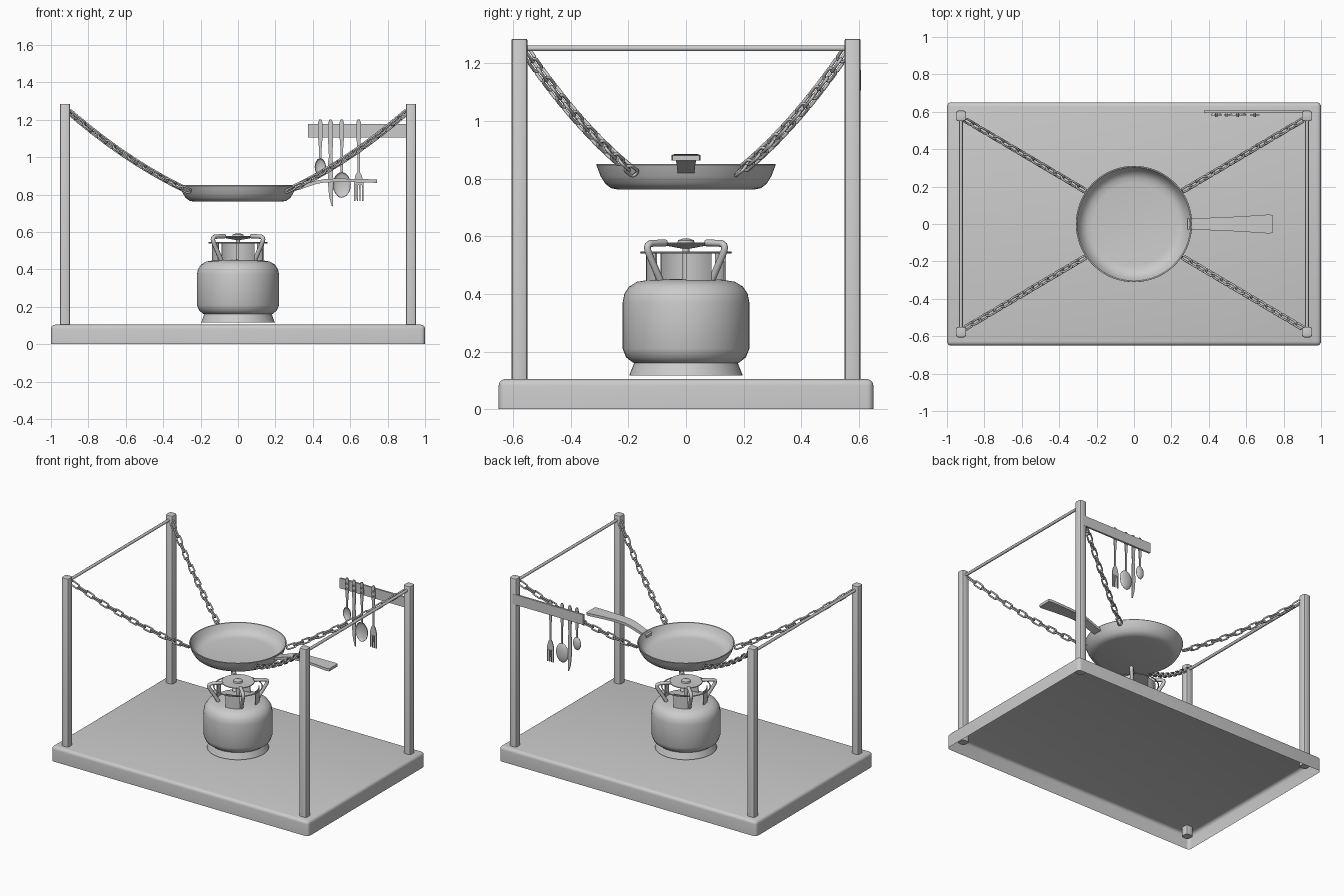
import bpy, bmesh, math
from mathutils import Vector, Matrix

if "Cube" in bpy.data.objects:
    bpy.data.objects.remove(bpy.data.objects["Cube"])


def make(name, bm, smooth=35):
    bmesh.ops.recalc_face_normals(bm, faces=bm.faces)
    me = bpy.data.meshes.new(name)
    bm.to_mesh(me)
    bm.free()
    ob = bpy.data.objects.new(name, me)
    bpy.context.collection.objects.link(ob)
    if smooth:
        bpy.ops.object.select_all(action='DESELECT')
        ob.select_set(True)
        bpy.context.view_layer.objects.active = ob
        bpy.ops.object.shade_smooth_by_angle(angle=math.radians(smooth))
    return ob


def cube_bm(lo, hi):
    lo, hi = Vector(lo), Vector(hi)
    bm = bmesh.new()
    bmesh.ops.create_cube(bm, size=1, matrix=Matrix.Translation((lo + hi) / 2) @ Matrix.Diagonal((*(hi - lo), 1)))
    return bm


def lathe(name, pts, n=48, smooth=35):
    bm = bmesh.new()
    vs = [bm.verts.new((r, 0, z)) for r, z in pts]
    es = [bm.edges.new(p) for p in zip(vs, vs[1:])]
    bmesh.ops.spin(bm, geom=vs + es, axis=(0, 0, 1), cent=(0, 0, 0), steps=n, angle=math.tau)
    bmesh.ops.remove_doubles(bm, verts=bm.verts, dist=1e-4)
    return make(name, bm, smooth)


def tube(name, pts, radius, sides=4):
    cu = bpy.data.curves.new(name, 'CURVE')
    cu.dimensions, cu.bevel_depth, cu.bevel_resolution, cu.use_fill_caps = '3D', radius, sides - 2, True
    sp = cu.splines.new('POLY')
    sp.points.add(len(pts) - 1)
    for p, c in zip(sp.points, pts):
        p.co = (*c, 1)
    ob = bpy.data.objects.new(name, cu)
    bpy.context.collection.objects.link(ob)
    return ob


def plate(name, outline, y, x0, thick=0.006):
    # flat outline in the xz plane, extruded along y
    bm = bmesh.new()
    f = bm.faces.new([bm.verts.new((x0 + x, y, z)) for x, z in outline])
    ext = bmesh.ops.extrude_face_region(bm, geom=[f])['geom']
    bmesh.ops.translate(bm, verts=[v for v in ext if isinstance(v, bmesh.types.BMVert)], vec=(0, thick, 0))
    return make(name, bm)


def mirrored(half):
    return half + [(-x, z) for x, z in reversed(half)]


# base: shell open underneath, rounded corners and top edge
bm = cube_bm((-1, -.65, 0), (1, .65, .104))
bmesh.ops.bevel(bm, geom=[e for e in bm.edges if max(v.co.z for v in e.verts) > .05],
                offset=.022, segments=4, profile=.5, affect='EDGES')
bmesh.ops.delete(bm, geom=[f for f in bm.faces if all(v.co.z < .001 for v in f.verts)], context='FACES_ONLY')
make("base", bm)

# corner posts and side rails
for sx in (-1, 1):
    for sy in (-1, 1):
        bm = cube_bm((sx * .925 - .028, sy * .578 - .028, .04), (sx * .925 + .028, sy * .578 + .028, 1.285))
        bmesh.ops.bevel(bm, geom=[e for e in bm.edges if abs(e.verts[0].co.z - e.verts[1].co.z) > .5],
                        offset=.014, segments=2, profile=.5, affect='EDGES')
        bmesh.ops.bevel(bm, geom=[e for e in bm.edges if all(v.co.z > 1.28 for v in e.verts)],
                        offset=.006, segments=2, profile=.5, affect='EDGES')
        make("corner_post", bm, 30)
    tube("side_rail", [(sx * .925, -.578, 1.252), (sx * .925, .578, 1.252)], .01)

# gas tank, foot ring
tank = [(0, .15), (.15, .15), (.185, .162), (.208, .18), (.22, .21), (.22, .37), (.214, .40), (.198, .425),
        (.17, .442), (.12, .45), (0, .452)]
lathe("gas_tank", tank)
lathe("tank_foot", [(.17, .17), (.178, .165), (.197, .117), (.19, .117), (.165, .17)])

# stove collar: four curved panels, ring and pan supports
for k in range(4):
    bm = bmesh.new()
    cols = []
    for i in range(7):
        a = math.radians(90 * k + 40 * i / 6)
        cols.append([bm.verts.new((r * math.cos(a), r * math.sin(a), z))
                     for r, z in ((.132, .44), (.138, .44), (.138, .572 - .03), (.132, .572 - .03))])
    for a, b in zip(cols, cols[1:]):
        for j in range(4):
            bm.faces.new((a[j], b[j], b[(j + 1) % 4], a[(j + 1) % 4]))
    bm.faces.new(cols[0])
    bm.faces.new(cols[-1])
    make("collar_panel", bm)
    c, s = math.cos(math.radians(45 + 90 * k)), math.sin(math.radians(45 + 90 * k))
    path = [(.125, .445), (.185, .545), (.19, .56), (.186, .57), (.175, .575), (.10, .577)]
    tube("pan_support", [(r * c, r * s, z) for r, z in path], .012)
bm_ring = [(.155 + .004 * math.cos(t * math.pi / 3), .543 + .004 * math.sin(t * math.pi / 3)) for t in range(7)]
lathe("collar_ring", bm_ring)
lathe("burner_plate", [(0, .555), (.03, .56), (.105, .574), (.105, .579), (.03, .575), (.028, .586), (.01, .592), (0, .592)])
lathe("burner_stem", [(0, .44), (.012, .44), (.012, .565), (0, .565)], 12)

# hanging pan
lathe("pan", [(0, .762), (.235, .762), (.26, .767), (.28, .782), (.297, .81), (.311, .847), (.31, .85), (.304, .849),
              (.29, .818), (.272, .796), (.25, .784), (.22, .78), (0, .778)], 64)

# pan handle: bent, widening bar
bm = bmesh.new()
secs = []
for x, z, w in ((.285, .825, .03), (.33, .835, .03), (.38, .853, .032), (.42, .866, .034), (.46, .873, .036),
                (.52, .876, .038), (.62, .875, .044), (.725, .872, .051), (.742, .872, .046)):
    secs.append([bm.verts.new((x, sy * w, z + dz)) for sy, dz in ((-1, -.009), (1, -.009), (1, .009), (-1, .009))])
for a, b in zip(secs, secs[1:]):
    for j in range(4):
        bm.faces.new((a[j], b[j], b[(j + 1) % 4], a[(j + 1) % 4]))
bm.faces.new(secs[0])
bm.faces.new(secs[-1])
h = make("pan_handle", bm)

# chains: one stretched ring mesh, alternately rolled along a sagging line
bpy.ops.mesh.primitive_torus_add(major_segments=14, minor_segments=6, major_radius=.0145, minor_radius=.0058)
first = bpy.context.object
link = first.data
link.name = "chain_link"
for v in link.vertices:
    v.co.x += math.copysign(.018, v.co.x)
link.shade_smooth()
bpy.data.objects.remove(first)
N = 16
for sx in (-1, 1):
    for sy in (-1, 1):
        a, b = Vector((sx * .905, sy * .558, 1.245)), Vector((sx * .262, sy * .178, .818))

        def at(t):
            return a.lerp(b, t) - Vector((0, 0, .13 * t * (1 - t)))
        for i in range(N):
            t = (i + .5) / N
            d = (at(t + .02) - at(t - .02)).normalized()
            ob = bpy.data.objects.new("chain_link", link)
            bpy.context.collection.objects.link(ob)
            ob.matrix_world = (Matrix.Translation(at(t)) @ d.to_track_quat('X', 'Z').to_matrix().to_4x4()
                               @ Matrix.Rotation(math.radians(45 + 90 * (i % 2)), 4, 'X'))

# utensil rack board
make("utensil_board", cube_bm((.375, .594, 1.105), (.925, .607, 1.176)))

# utensils: spoon, knife, serving spoon, fork
Y = .58
grip = [(.006, 1.2), (.012, 1.185), (.013, 1.12), (.006, 1.03)]
for name, x, zc, w, hh in (("small_spoon", .44, .948, .03, .046), ("serving_spoon", .555, .852, .048, .068)):
    plate(name + "_grip", mirrored(grip + [(.006, zc + hh * .9)]), Y, x)
    bm = bmesh.new()
    bmesh.ops.create_uvsphere(bm, u_segments=20, v_segments=12, radius=1)
    bmesh.ops.bisect_plane(bm, geom=bm.verts[:] + bm.edges[:] + bm.faces[:], plane_co=(0, 0, 0),
                           plane_no=(0, 1, 0), clear_inner=True)
    bmesh.ops.transform(bm, verts=bm.verts, matrix=Matrix.Translation((x, Y, zc)) @ Matrix.Diagonal((w, .018, hh, 1)))
    ob = make(name + "_bowl", bm)
    m = ob.modifiers.new("thickness", 'SOLIDIFY')
    m.thickness = .003
plate("knife", [(.006, 1.2), (.013, 1.185), (.014, 1.1), (.009, 1.0), (.012, .98), (.014, .735), (.006, .74),
                (-.008, .79), (-.014, .86), (-.013, .98), (-.009, 1.0), (-.014, 1.1), (-.013, 1.185), (-.006, 1.2)], Y, .495)
plate("fork", mirrored(grip + [(.006, .92), (.016, .905), (.025, .87), (.025, .765), (.018, .765), (.017, .85),
                               (.011, .85), (.010, .765), (.004, .765), (.003, .85)]), Y, .645)

# hanging pegs
for x in (.44, .495, .555, .645):
    for z in (1.125, 1.16):
        tube("peg", [(x, .572, z), (x, .6, z)], .006)
